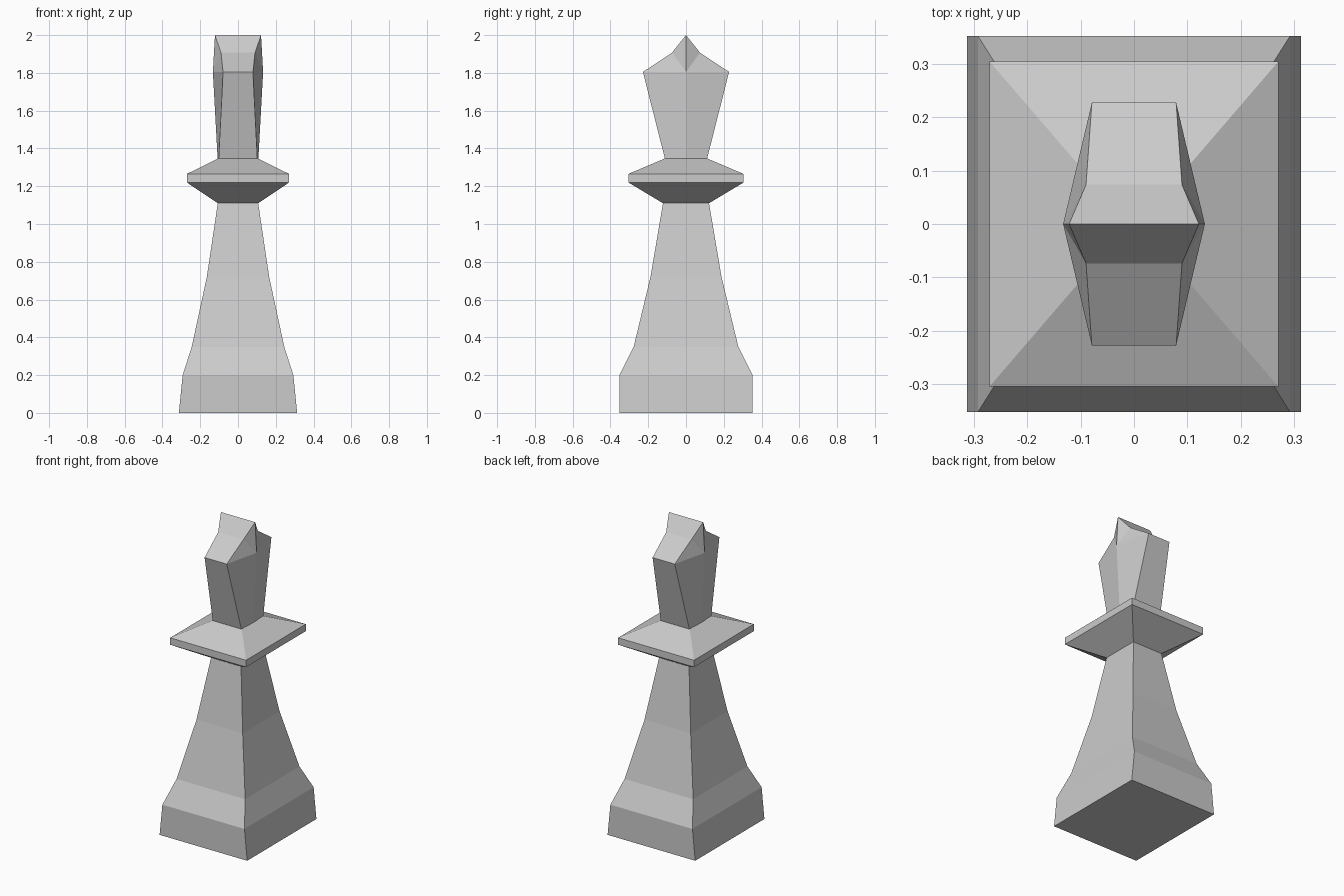
import bpy

if "Cube" in bpy.data.objects:
    bpy.data.objects.remove(bpy.data.objects["Cube"])


def make_object(name, verts, faces):
    mesh = bpy.data.meshes.new(name)
    mesh.from_pydata(verts, [], faces)
    mesh.update()
    obj = bpy.data.objects.new(name, mesh)
    bpy.context.collection.objects.link(obj)
    return obj


def rect_loft(name, rings):
    """Stack of rectangles (half x, half y, z), capped at both ends."""
    verts = [(sx * hx, sy * hy, z) for hx, hy, z in rings
             for sx, sy in ((-1, -1), (1, -1), (1, 1), (-1, 1))]
    faces = [(3, 2, 1, 0)]
    for r in range(len(rings) - 1):
        a, b = 4 * r, 4 * r + 4
        for i in range(4):
            j = (i + 1) % 4
            faces.append((a + i, a + j, b + j, b + i))
    n = len(verts)
    faces.append((n - 4, n - 3, n - 2, n - 1))
    return make_object(name, verts, faces)


# base and tapering stem
rect_loft("stem", [(0.313, 0.353, 0), (0.293, 0.353, 0.2), (0.245, 0.277, 0.35),
                   (0.165, 0.188, 0.72), (0.107, 0.122, 1.11)])

# flared collar
rect_loft("collar", [(0.107, 0.122, 1.11), (0.271, 0.305, 1.22),
                     (0.271, 0.305, 1.265), (0.105, 0.112, 1.347)])

# head: one quarter, mirrored across x and y
quarter = [
    (0, 0.112, 1.347), (0.102, 0.112, 1.347), (0.108, 0, 1.347),
    (0, 0.228, 1.805), (0.079, 0.228, 1.805), (0.133, 0, 1.805),
    (0, 0.074, 1.907), (0.09, 0.074, 1.907),
    (0, 0, 2.0), (0.122, 0, 2.0),
]
faces = [(0, 1, 4, 3), (1, 2, 5, 4), (3, 4, 7, 6), (6, 7, 9, 8), (4, 5, 7), (7, 5, 9)]
head = make_object("head", quarter, [f[::-1] for f in faces])
mirror = head.modifiers.new("mirror", 'MIRROR')
mirror.use_axis = (True, True, False)
mirror.use_clip = True
